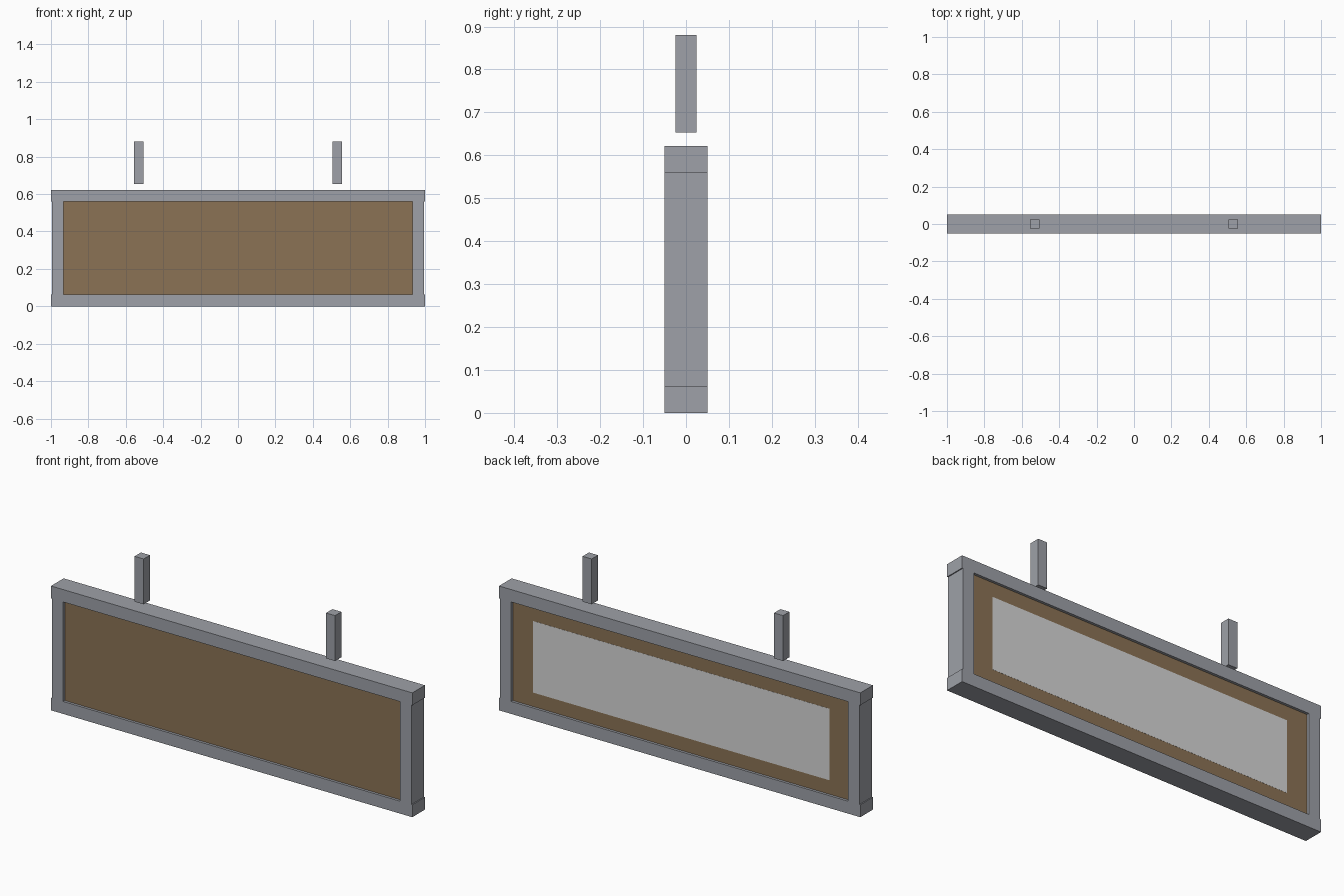
import bpy

if "Cube" in bpy.data.objects:
    bpy.data.objects.remove(bpy.data.objects["Cube"])


def material(name, rgb):
    m = bpy.data.materials.new(name)
    m.diffuse_color = (*rgb, 1.0)
    m.use_nodes = True
    m.node_tree.nodes["Principled BSDF"].inputs["Base Color"].default_value = m.diffuse_color
    return m


METAL = material("grey_metal", (0.342, 0.356, 0.392))
WOOD = material("brown_board", (0.258, 0.171, 0.091))
PALE = material("pale_grey", (0.68, 0.68, 0.68))


def box(name, mat, x, y, z):
    """Axis-aligned box from (min, max) ranges."""
    (x0, x1), (y0, y1), (z0, z1) = x, y, z
    bpy.ops.mesh.primitive_cube_add(
        size=1, location=((x0 + x1) / 2, (y0 + y1) / 2, (z0 + z1) / 2))
    ob = bpy.context.object
    ob.name = name
    ob.scale = (x1 - x0, y1 - y0, z1 - z0)
    bpy.ops.object.transform_apply(location=False, rotation=False, scale=True)
    ob.data.materials.append(mat)
    return ob


HEIGHT = 0.622      # sign height
BAR = 0.062         # frame bar width
DEPTH = (-0.05, 0.05)
BOARD = 0.037       # half thickness of the board

# Top and bottom rails
box("bottom_rail", METAL, (-1, 1), DEPTH, (0, BAR))
box("top_rail", METAL, (-1, 1), DEPTH, (HEIGHT - BAR, HEIGHT))

# Side posts (slightly inset from the rail ends) and hanging brackets
for side, s in (("left", -1), ("right", 1)):
    box(side + "_post", METAL, sorted((s * 0.933, s * 0.995)), DEPTH,
        (BAR, HEIGHT - BAR))
    box(side + "_hanger", METAL, (s * 0.53 - 0.025, s * 0.53 + 0.025),
        (-0.025, 0.025), (0.653, 0.88))

# Recessed board filling the frame
box("sign_board", WOOD, (-0.933, 0.933), (-BOARD, BOARD), (BAR, HEIGHT - BAR))

# Thin blank plate on the back of the board
box("back_plate", PALE, (-0.82, 0.82), (BOARD - 0.002, BOARD + 0.0006),
    (0.132, 0.49))
